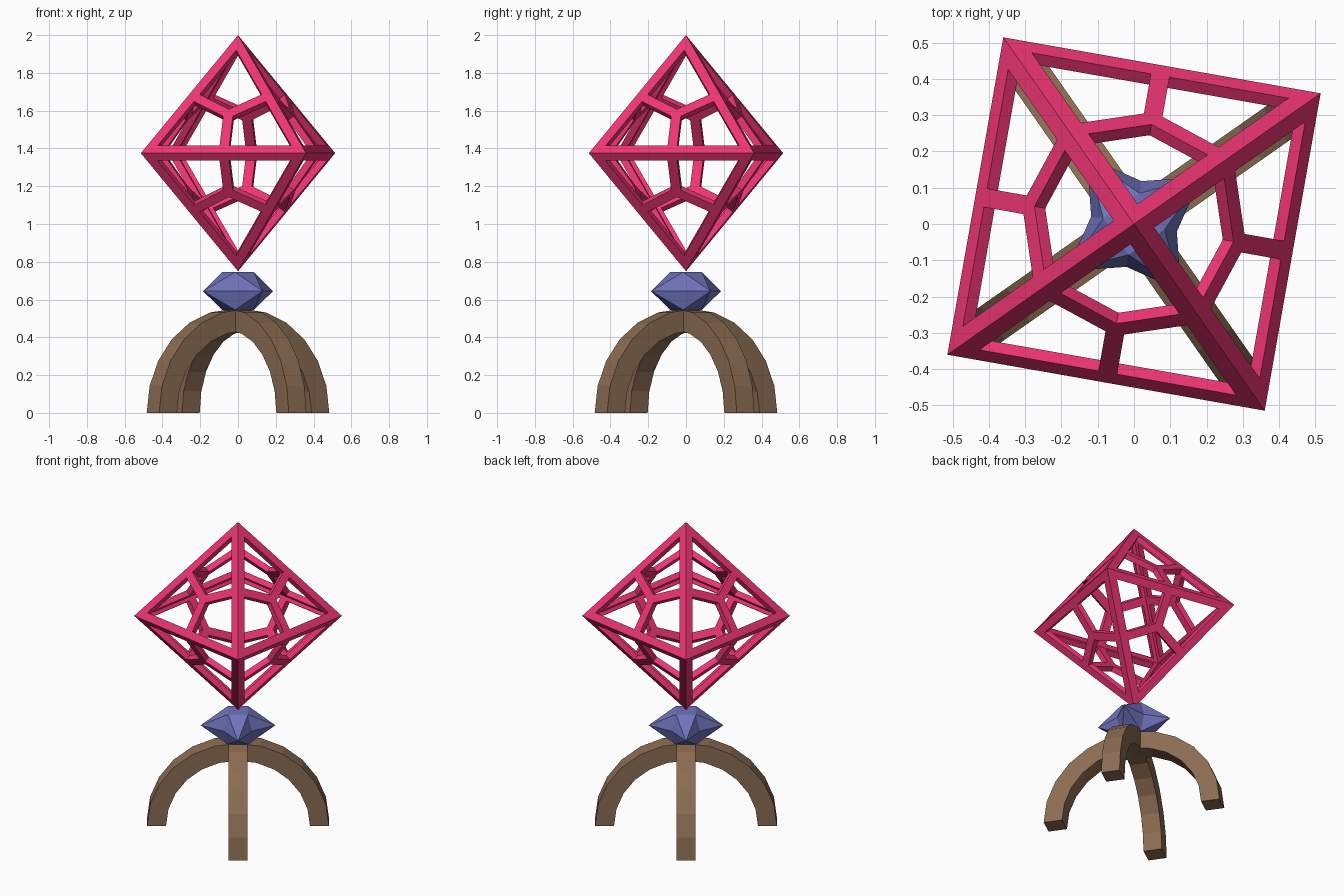
import bpy, bmesh
from math import sin, cos, pi, radians
from mathutils import Vector

if "Cube" in bpy.data.objects:
    bpy.data.objects.remove(bpy.data.objects["Cube"])

YAW = radians(35)


def make(name, bm, color):
    bmesh.ops.remove_doubles(bm, verts=bm.verts, dist=1e-4)
    bmesh.ops.recalc_face_normals(bm, faces=bm.faces)
    me = bpy.data.meshes.new(name)
    bm.to_mesh(me)
    bm.free()
    ob = bpy.data.objects.new(name, me)
    bpy.context.collection.objects.link(ob)
    mat = bpy.data.materials.new(name + "_color")
    mat.diffuse_color = (*color, 1)
    mat.use_nodes = True
    mat.node_tree.nodes["Principled BSDF"].inputs["Base Color"].default_value = mat.diffuse_color
    me.materials.append(mat)
    return ob


def polar(r, a, z):
    return Vector((r * cos(a), r * sin(a), z))


def add_face(bm, pts):
    bm.faces.new([bm.verts.new(p) for p in pts])


# Crossed arches forming four legs
def arch(name, yaw):
    bm = bmesh.new()
    n, hw = 12, 0.057
    side = Vector((-sin(yaw), cos(yaw), 0))
    rings = []
    for i in range(n + 1):
        t = pi * i / n
        ring = []
        for r, s in ((0.435, -hw), (0.55, -hw), (0.55, hw), (0.435, hw)):
            ring.append(bm.verts.new(polar(r * cos(t), yaw, r * sin(t)) + side * s))
        rings.append(ring)
    for a, b in zip(rings, rings[1:]):
        for k in range(4):
            bm.faces.new((a[k], a[(k + 1) % 4], b[(k + 1) % 4], b[k]))
    bm.faces.new(rings[0])
    bm.faces.new(rings[-1])
    make(name, bm, (0.26, 0.15, 0.085))


arch("leg_arch_a", YAW)
arch("leg_arch_b", YAW + pi / 2)

# Four-pointed faceted gem
bm = bmesh.new()
zmid = 0.645
for zcap in (0.745, 0.545):
    caps = [polar(0.086, YAW + pi / 4 + k * pi / 2, zcap) for k in range(4)]
    add_face(bm, caps)
    for k in range(4):
        a = YAW + k * pi / 2
        tip = polar(0.226, a, zmid)
        add_face(bm, (caps[k - 1], tip, caps[k]))
        add_face(bm, (caps[k], tip, polar(0.12, a + pi / 4, zmid)))
        add_face(bm, (caps[k - 1], polar(0.12, a - pi / 4, zmid), tip))
make("gem", bm, (0.16, 0.17, 0.5))

# Octahedron cage: each triangle keeps a border and a three-armed strut
BORDER, STRUT = 0.049, 0.026


def framed_quad(bm, quad, widths):
    # widths[i] is the bar width along the edge quad[i] -> quad[i + 1]
    hole = []
    for i, p in enumerate(quad):
        u = (quad[i - 1] - p).normalized()
        v = (quad[(i + 1) % 4] - p).normalized()
        hole.append(p + (u * widths[i] + v * widths[i - 1]) / u.cross(v).length)
    for i in range(4):
        j = (i + 1) % 4
        add_face(bm, (quad[i], quad[j], hole[j], hole[i]))


bm = bmesh.new()
eq = [polar(0.628, YAW + k * pi / 2, 1.375) for k in range(4)]
for apex in (Vector((0, 0, 2.0)), Vector((0, 0, 0.75))):
    for k in range(4):
        tri = [apex, eq[k], eq[(k + 1) % 4]]
        if apex.z < 1:
            tri.reverse()
        mid = sum(tri, Vector()) / 3
        for i in range(3):
            p, q, r = tri[i], tri[(i + 1) % 3], tri[i - 1]
            framed_quad(bm, [p, (p + q) / 2, mid, (p + r) / 2],
                        (BORDER, STRUT, STRUT, BORDER))
cage = make("octahedron_cage", bm, (0.85, 0.035, 0.17))
# Force outward normals so the thickness goes inward
centre = Vector((0, 0, 1.375))
if (cage.data.polygons[0].center - centre).dot(cage.data.polygons[0].normal) < 0:
    cage.data.flip_normals()
sol = cage.modifiers.new("thickness", 'SOLIDIFY')
sol.thickness = 0.037
sol.offset = -1
sol.use_even_offset = True
sol.use_quality_normals = True
